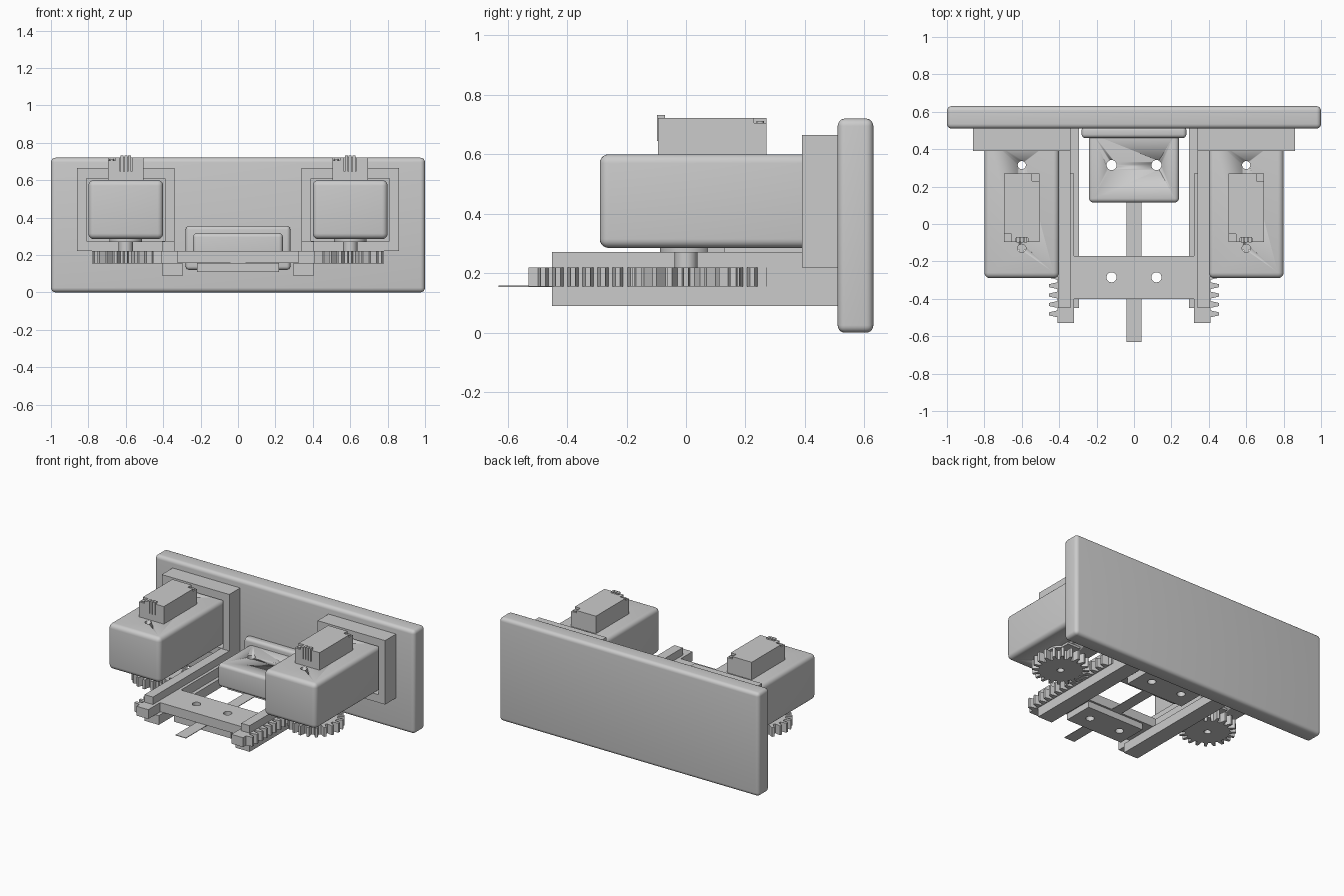
import bpy, bmesh
from math import sin, cos, pi

if "Cube" in bpy.data.objects:
    bpy.data.objects.remove(bpy.data.objects["Cube"])


def finish(bm, name, smooth=False):
    bmesh.ops.recalc_face_normals(bm, faces=bm.faces[:])
    me = bpy.data.meshes.new(name)
    bm.to_mesh(me)
    bm.free()
    ob = bpy.data.objects.new(name, me)
    bpy.context.collection.objects.link(ob)
    if smooth:
        bpy.ops.object.select_all(action='DESELECT')
        bpy.context.view_layer.objects.active = ob
        ob.select_set(True)
        bpy.ops.object.shade_smooth_by_angle(angle=0.6)
    return ob


def box(name, x, y, z, bevel=0):
    bm = bmesh.new()
    bmesh.ops.create_cube(bm, size=1)
    for v in bm.verts:
        v.co = [(a + b) / 2 + c * (b - a) for c, (a, b) in zip(v.co, (x, y, z))]
    if bevel:
        bmesh.ops.bevel(bm, geom=bm.edges[:], offset=bevel, segments=5,
                        profile=0.5, affect='EDGES')
    return finish(bm, name, bevel > 0)


def prism(name, pts, z0, z1):
    bm = bmesh.new()
    f = bm.faces.new([bm.verts.new((px, py, z0)) for px, py in pts])
    r = bmesh.ops.extrude_face_region(bm, geom=[f])
    for v in r['geom']:
        if isinstance(v, bmesh.types.BMVert):
            v.co.z = z1
    return finish(bm, name)


def cyl(name, x, y, r, z0, z1, n=32):
    bm = bmesh.new()
    bmesh.ops.create_cone(bm, cap_ends=True, segments=n, radius1=r, radius2=r, depth=z1 - z0)
    bmesh.ops.translate(bm, verts=bm.verts[:], vec=(x, y, (z0 + z1) / 2))
    return finish(bm, name, True)


def cut(ob, cutter):
    m = ob.modifiers.new("cut", 'BOOLEAN')
    m.operation = 'DIFFERENCE'
    m.solver = 'EXACT'
    m.object = cutter
    cutter.hide_render = True
    cutter.hide_set(True)


def drill(ob, x, y, r, z0=0.0, z1=1.0):
    cut(ob, cyl("drill_cutter", x, y, r, z0, z1, 24))


TEETH, PITCH_R = 20, 0.16
PITCH = 2 * pi * PITCH_R / TEETH

# Mounting plate
box("back_plate", (-1, 1), (0.51, 0.63), (0, 0.72), 0.025)

for s in (-1, 1):
    cx = 0.6 * s

    def mx(a, b):
        return tuple(sorted((a * s, b * s)))

    # Motor housing and its flange
    flange = box("motor_flange", mx(0.34, 0.86), (0.39, 0.52), (0.22, 0.665))
    cut(flange, box("socket_cutter", mx(0.39, 0.81), (0.37, 0.45), (0.275, 0.61)))
    housing = box("motor_housing", mx(0.40, 0.80), (-0.29, 0.48), (0.285, 0.60), 0.03)
    for y in (-0.13, 0.315):
        drill(housing, cx, y, 0.022)

    # Motor top with chipped corners, screws and a three-wire plug
    motor = box("motor_body", (cx - 0.095, cx + 0.095), (-0.095, 0.27), (0.55, 0.722))
    for dx, y in ((-0.075, -0.075), (0.075, 0.25)):
        cut(motor, box("corner_cutter", (cx + dx - 0.021, cx + dx + 0.021),
                       (y - 0.021, y + 0.021), (0.705, 0.8)))
        cyl("motor_screw", cx + dx, y, 0.013, 0.70, 0.712, 16)
    cut(motor, box("plug_cutter", (cx - 0.032, cx + 0.032), (-0.2, -0.075), (0.645, 0.8)))
    for k in (-1, 0, 1):
        box("plug_wire", (cx + k * 0.02 - 0.008, cx + k * 0.02 + 0.008),
            (-0.098, -0.07), (0.645, 0.732))

    # Output shaft and gearbox ring
    cyl("gearbox_ring", cx, 0.0, 0.088, 0.27, 0.29)
    box("gearbox_cover", (cx - 0.05, cx + 0.05), (0, 0.13), (0.27, 0.29))
    cyl("motor_shaft", cx, 0, 0.038, 0.20, 0.275)

    # Pinion gear
    pts = []
    for i in range(TEETH):
        a = 2 * pi * i / TEETH
        for da, r in ((-0.10, 0.138), (-0.045, 0.18), (0.045, 0.18), (0.10, 0.138)):
            pts.append((cx + r * cos(a + da), r * sin(a + da)))
    gear = prism("pinion_gear", pts, 0.155, 0.22)
    drill(gear, cx, 0, 0.022, 0.1, 0.20)

    # Toothed rack
    pts = [(0.32 * s, -0.53), (0.41 * s, -0.53)]
    for k in range(-10, 5):
        y = (k + 0.5) * PITCH - 0.003
        pts += [(0.41 * s, y - 0.018), (0.455 * s, y - 0.008),
                (0.455 * s, y + 0.008), (0.41 * s, y + 0.018)]
    pts += [(0.41 * s, 0.27), (0.32 * s, 0.27)]
    prism("rack", pts, 0.155, 0.22)

    # Slide rail: wide foot, web, narrow cap
    box("rail_foot", mx(0.295, 0.405), (-0.45, 0.52), (0.09, 0.155))
    box("rail_web", mx(0.34, 0.40), (0.26, 0.52), (0.15, 0.225))
    box("rail_cap", mx(0.34, 0.405), (-0.45, 0.52), (0.22, 0.272))

# Fixed strip holder on the plate
holder_parts = [
    box("holder_flange", (-0.28, 0.28), (0.46, 0.52), (0.12, 0.355), 0.02),
    box("holder_block", (-0.24, 0.24), (0.115, 0.50), (0.157, 0.317), 0.022),
    box("holder_clamp", (-0.22, 0.22), (0.20, 0.43), (0.11, 0.157)),
]
for ob in holder_parts[1:]:
    for x in (-0.12, 0.12):
        drill(ob, x, 0.315, 0.027)

# Moving crossbar with clamp plate
for ob in (box("crossbar", (-0.32, 0.32), (-0.40, -0.17), (0.157, 0.22)),
           box("crossbar_clamp", (-0.22, 0.22), (-0.39, -0.18), (0.11, 0.154))):
    for x in (-0.12, 0.12):
        drill(ob, x, -0.285, 0.027)

# Thin test strip
box("strip", (-0.04, 0.04), (-0.63, 0.40), (0.154, 0.158))
